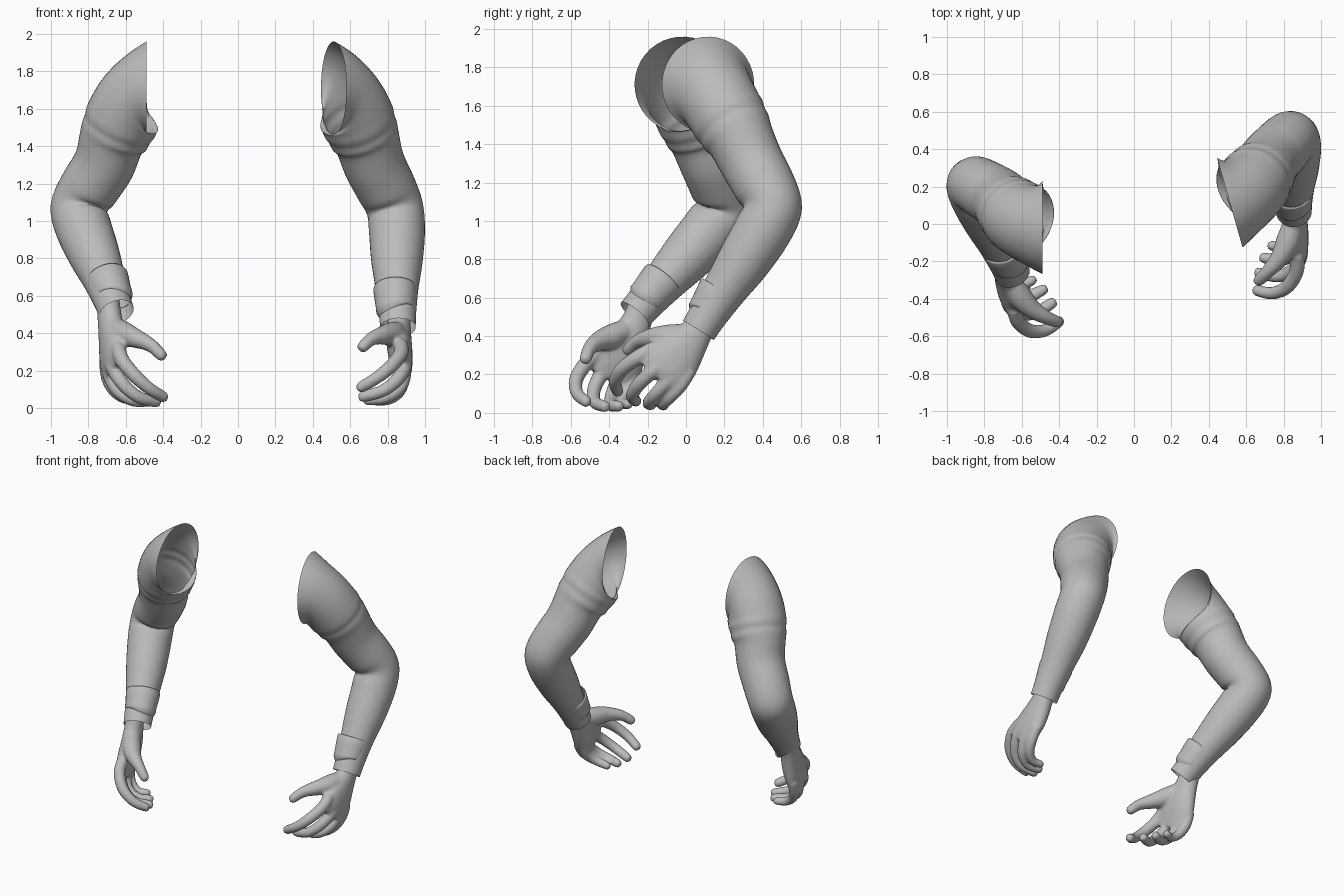
import bpy, bmesh, math
from mathutils import Vector, Matrix

if "Cube" in bpy.data.objects:
    bpy.data.objects.remove(bpy.data.objects["Cube"])

grey = bpy.data.materials.new("plain grey")
grey.diffuse_color = (0.5, 0.5, 0.5, 1)
grey.use_nodes = True
grey.node_tree.nodes["Principled BSDF"].inputs["Base Color"].default_value = grey.diffuse_color


def smooth_rows(rows, tangents, steps):
    """Rows are (x, y, z, radius_u, radius_v); returns a spline through them with tangents."""
    pts = [Vector(r[:3]) for r in rows]
    n = len(pts)
    full = []
    for i, r in enumerate(rows):
        t = Vector(tangents.get(i, pts[min(i + 1, n - 1)] - pts[max(i - 1, 0)])).normalized()
        full.append(list(pts[i]) + [r[3], r[4] if len(r) > 4 else r[3]] + list(t))
    out = []
    for i in range(n - 1):
        a, b, c, d = (full[max(i - 1, 0)], full[i], full[i + 1], full[min(i + 2, n - 1)])
        for s in range(steps):
            f = s / steps
            out.append([0.5 * (2 * q + (r - p) * f + (2 * p - 5 * q + 4 * r - w) * f * f
                               + (3 * q - p - 3 * r + w) * f ** 3)
                        for p, q, r, w in zip(a, b, c, d)])
    return out + [full[-1]]


def tube(bm, rows, ref, segs=32, caps=False, tangents={}, steps=4):
    """Loft elliptical rings; radius_u lies along ref."""
    rings = []
    for x, y, z, ru, rv, *t in smooth_rows(rows, tangents, steps):
        t = Vector(t).normalized()
        u = Vector(ref)
        u = (u - t * u.dot(t)).normalized()
        v = t.cross(u)
        rings.append([bm.verts.new(Vector((x, y, z)) + u * ru * math.cos(k) + v * rv * math.sin(k))
                      for k in (2 * math.pi * i / segs for i in range(segs))])
    for a, b in zip(rings, rings[1:]):
        for i in range(segs):
            j = (i + 1) % segs
            bm.faces.new((a[i], a[j], b[j], b[i]))
    if caps:
        bm.faces.new(rings[0][::-1])
        bm.faces.new(rings[-1])


def finish(name, bm, matrix):
    bmesh.ops.transform(bm, matrix=matrix, verts=bm.verts)
    if matrix.determinant() < 0:
        bmesh.ops.reverse_faces(bm, faces=bm.faces)
    for f in bm.faces:
        f.smooth = True
    me = bpy.data.meshes.new(name)
    bm.to_mesh(me)
    bm.free()
    me.materials.append(grey)
    ob = bpy.data.objects.new(name, me)
    bpy.context.collection.objects.link(ob)
    return ob


SLEEVE_REF = (-0.35, 0.93, 0.1)
HAND_REF = (0, -0.76, 0.65)

# shoulder opening, upper-arm folds, elbow, forearm, wrist opening
SLEEVE = [(.512, .115, 1.71, .25), (.567, .145, 1.67, .214), (.622, .195, 1.58, .20),
          (.645, .225, 1.53, .199), (.66, .245, 1.495, .19), (.675, .265, 1.46, .188),
          (.695, .29, 1.415, .174), (.73, .345, 1.30, .165), (.79, .41, 1.18, .16),
          (.838, .452, 1.07, .152), (.85, .40, .95, .15), (.85, .30, .79, .138),
          (.85, .20, .64, .115), (.853, .115, .51, .10), (.855, .065, .43, .095)]
SLEEVE_TANGENTS = {0: (.95, .27, 0), 1: (.8, .4, -.3)}
# band set off-centre so that it only shows on the front and inner side
CUFF = [(.84, .182, .642, .108), (.84, .176, .632, .117), (.842, .125, .55, .106),
        (.842, .107, .52, .103), (.845, .104, .512, .09)]
PALM = [(.86, .13, .53, .072, .06), (.86, .07, .44, .08, .064), (.86, .01, .365, .108, .068),
        (.868, -.05, .295, .136, .065), (.88, -.115, .225, .14, .052), (.88, -.15, .185, .13, .035)]
FINGERS = {
    "index": [(.87, -.16, .34, .04), (.87, -.25, .29, .04), (.82, -.335, .225, .038),
              (.74, -.37, .16, .034), (.655, -.355, .11, .03)],
    "middle": [(.885, -.09, .28, .04), (.89, -.17, .22, .04), (.85, -.245, .15, .037),
               (.77, -.28, .09, .034), (.665, -.26, .06, .03)],
    "ring": [(.885, -.04, .23, .04), (.885, -.10, .16, .039), (.855, -.16, .095, .035),
             (.78, -.195, .053, .033), (.69, -.18, .043, .029)],
    "little": [(.88, .02, .22, .037), (.88, -.03, .14, .036), (.855, -.085, .08, .033),
               (.80, -.12, .045, .03), (.73, -.115, .038, .026)],
    "thumb": [(.85, 0, .41, .055), (.825, -.09, .395, .066), (.78, -.18, .39, .052),
              (.715, -.255, .37, .037), (.665, -.305, .325, .031)],
}


def posed(rows, wrist_shift, shoulder_shift):
    """Move the forearm and shoulder rows progressively away from the elbow."""
    out = []
    for x, y, z, r in rows:
        p = Vector((x, y, z))
        p += Vector(wrist_shift) * max(0, (1.07 - z) / .64)
        p += Vector(shoulder_shift) * max(0, (z - 1.3) / .41)
        out.append((*p, r))
    return out


def build_arm(side, arm, hand_matrix, wrist_shift, shoulder_shift):
    # sleeve shell, open at both ends
    bm = bmesh.new()
    tube(bm, posed(SLEEVE, wrist_shift, shoulder_shift), SLEEVE_REF, segs=40,
         tangents=SLEEVE_TANGENTS)
    finish(side + "_sleeve", bm, arm)
    # cuff band
    bm = bmesh.new()
    tube(bm, posed(CUFF, wrist_shift, shoulder_shift), SLEEVE_REF, segs=40, steps=2)
    finish(side + "_cuff", bm, arm)
    # hand: palm and fingers fused to one skin
    bm = bmesh.new()
    tube(bm, PALM, HAND_REF, segs=24, caps=True)
    for rows in FINGERS.values():
        end, prev = Vector(rows[-1][:3]), Vector(rows[-2][:3])
        r = rows[-1][3]
        tip = end + (end - prev).normalized() * r * 0.7
        tube(bm, rows + [(*tip, r * 0.45)], HAND_REF, segs=14, caps=True)
    hand = finish(side + "_hand", bm, hand_matrix)
    skin = hand.modifiers.new("fuse", 'REMESH')
    skin.mode = 'VOXEL'
    skin.voxel_size = 0.01
    skin.use_smooth_shade = True
    soft = hand.modifiers.new("soften", 'SMOOTH')
    soft.factor = 0.5
    soft.iterations = 5


build_arm("right", Matrix.Identity(4), Matrix.Identity(4), (0, 0, 0), (0, 0, 0))

# mirrored arm, swung about the vertical through the elbow, forearm raised further
turn = Matrix.Rotation(math.radians(16), 4, 'Z')
flip = Matrix.Scale(-1, 4, (1, 0, 0))
left_arm = Matrix.Translation((-.855, .215, 0)) @ turn @ flip @ Matrix.Translation((-.84, -.46, 0))
left_hand = (Matrix.Translation((-.685, -.24, .505)) @ turn @ flip
             @ Matrix.Rotation(math.radians(14), 4, 'X') @ Matrix.Translation((-.855, -.09, -.46)))
build_arm("left", left_arm, left_hand, (-.08, -.125, .082), (.04, .02, 0))
